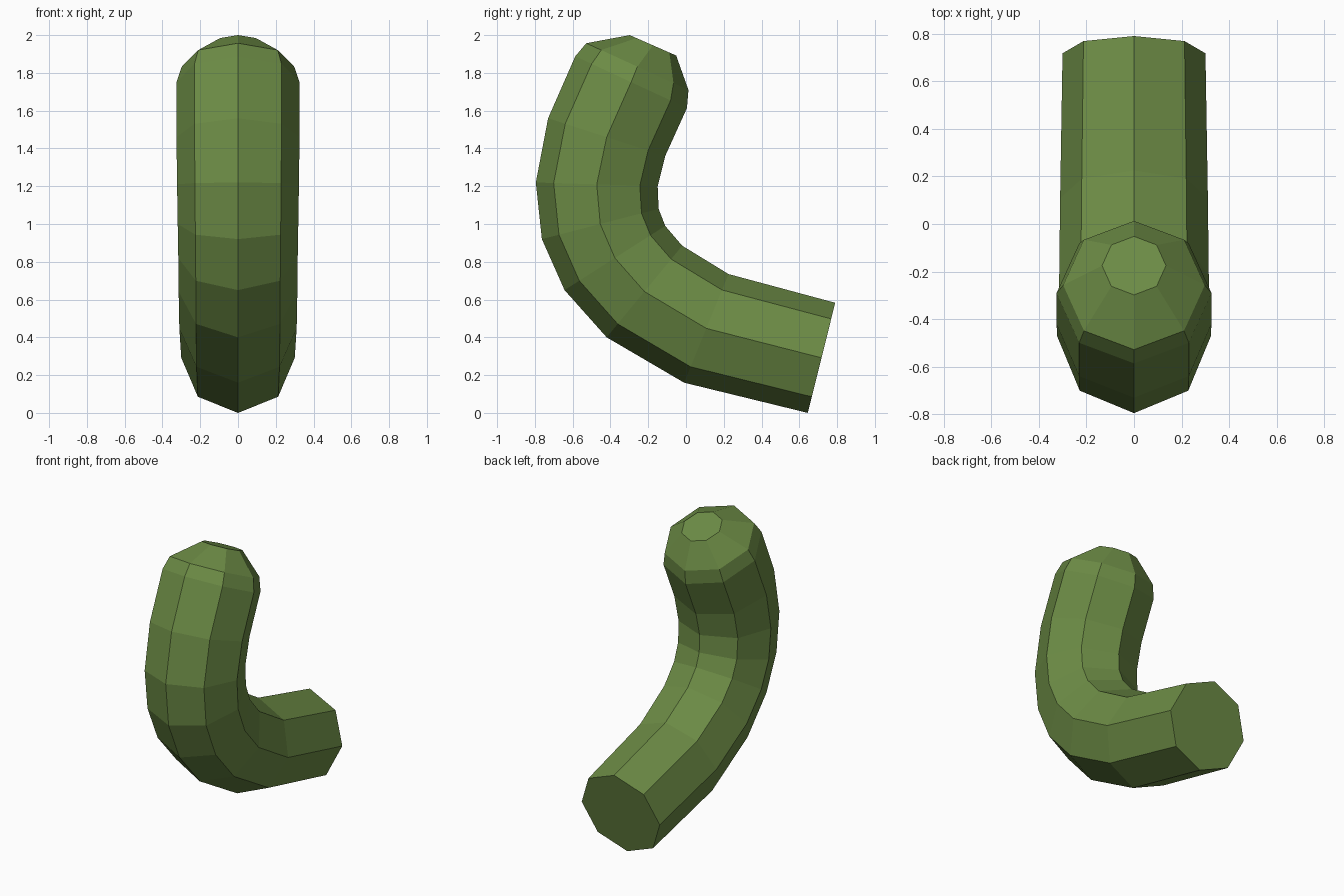
import bpy, bmesh
from math import sin, cos, tau
from mathutils import Vector

if "Cube" in bpy.data.objects:
    bpy.data.objects.remove(bpy.data.objects["Cube"])

SIDES = 8
# Each ring: outer-bend point and inner-bend point as (y, z)
RINGS = [
    ((0.645, 0.0), (0.79, 0.583)),
    ((-0.01, 0.16), (0.225, 0.735)),
    ((-0.42, 0.40), (-0.02, 0.885)),
    ((-0.643, 0.65), (-0.11, 0.99)),
    ((-0.763, 0.92), (-0.145, 1.08)),
    ((-0.795, 1.22), (-0.15, 1.20)),
    ((-0.73, 1.56), (-0.11, 1.36)),
    ((-0.586, 1.888), (0.005, 1.614)),
    # rounded tip
    ((-0.528, 1.957), (0.013, 1.709)),
    ((-0.298, 2.0), (-0.052, 1.892)),
]

bm = bmesh.new()


def ring(outer, inner):
    """Octagon spanning the outer and inner points of the bend."""
    o, i = Vector((0, *outer)), Vector((0, *inner))
    centre, arm = (o + i) / 2, (o - i) / 2
    side = Vector((arm.length, 0, 0))
    return [bm.verts.new(centre + arm * cos(tau * k / SIDES) + side * sin(tau * k / SIDES))
            for k in range(SIDES)]


# Skin the rings into a tube and close both ends
rings = [ring(o, i) for o, i in RINGS]
for a, b in zip(rings, rings[1:]):
    for k in range(SIDES):
        n = (k + 1) % SIDES
        bm.faces.new((a[k], a[n], b[n], b[k]))
bm.faces.new(rings[0])
bm.faces.new(rings[-1])
bmesh.ops.recalc_face_normals(bm, faces=bm.faces)

mesh = bpy.data.meshes.new("curved_stem")
bm.to_mesh(mesh)
bm.free()
stem = bpy.data.objects.new("curved_stem", mesh)
bpy.context.collection.objects.link(stem)

green = bpy.data.materials.new("stem_green")
green.diffuse_color = (0.15, 0.26, 0.06, 1)
green.use_nodes = True
green.node_tree.nodes["Principled BSDF"].inputs["Base Color"].default_value = green.diffuse_color
mesh.materials.append(green)
